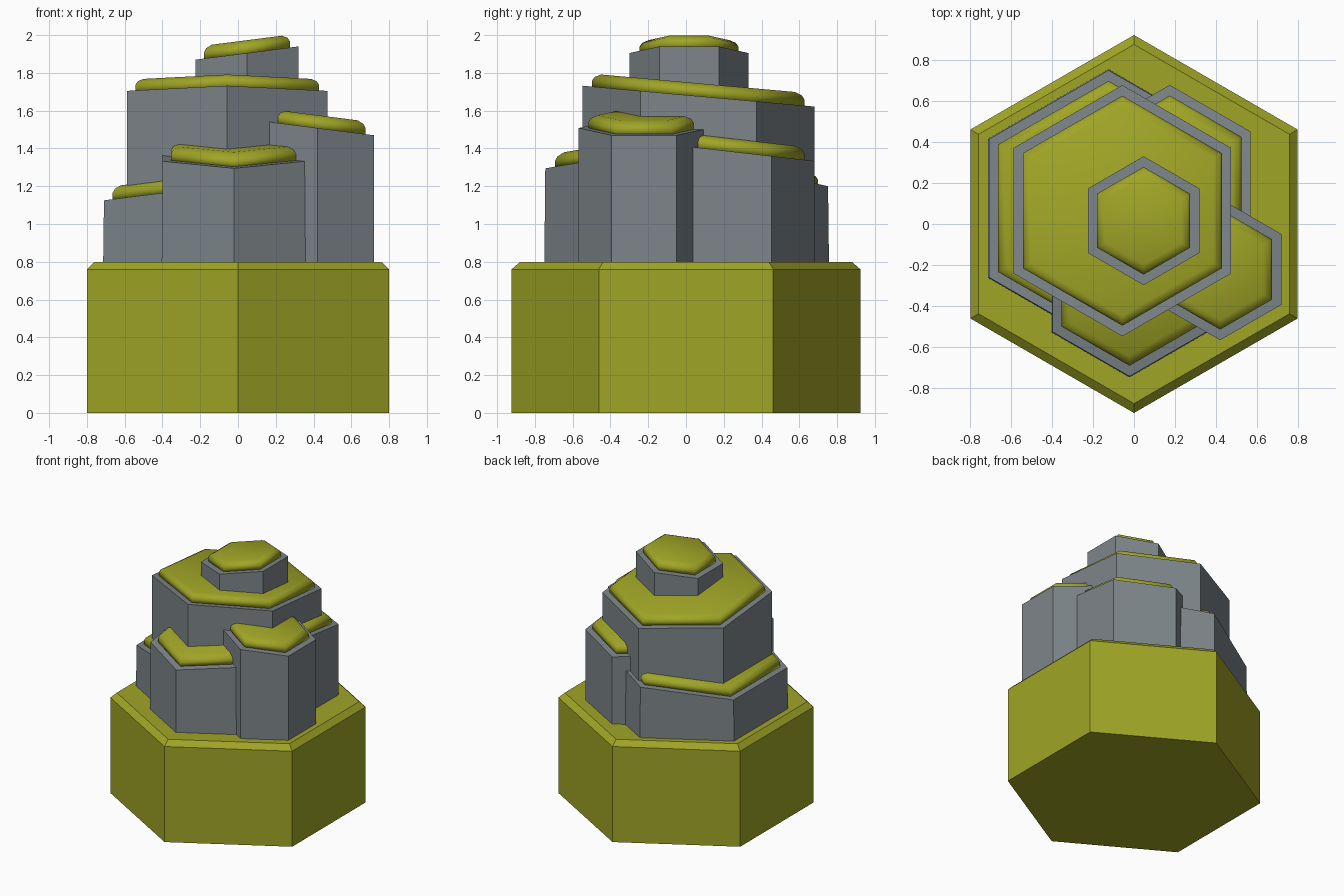
import bpy, bmesh, math

if "Cube" in bpy.data.objects:
    bpy.data.objects.remove(bpy.data.objects["Cube"])


def material(name, rgb):
    m = bpy.data.materials.new(name)
    m.diffuse_color = (*rgb, 1)
    m.use_nodes = True
    m.node_tree.nodes["Principled BSDF"].inputs["Base Color"].default_value = m.diffuse_color
    return m


MOSS = material("moss green", (0.35, 0.375, 0.019))
STONE = material("stone grey", (0.205, 0.235, 0.25))
COS30 = math.cos(math.pi / 6)


def hex_stack(name, cx, cy, rings, mat, smooth=False):
    """Loft of hexagons; rings are (radius, height function of x, y)."""
    bm = bmesh.new()
    loops = []
    for radius, height in rings:
        loop = []
        for i in range(6):
            a = math.pi / 2 + i * math.pi / 3
            x, y = cx + radius * math.cos(a), cy + radius * math.sin(a)
            loop.append(bm.verts.new((x, y, height(x, y))))
        loops.append(loop)
    for lo, hi in zip(loops, loops[1:]):
        for i in range(6):
            j = (i + 1) % 6
            bm.faces.new((lo[i], lo[j], hi[j], hi[i]))
    bm.faces.new(loops[0][::-1])
    bm.faces.new(loops[-1])
    for f in bm.faces:
        f.smooth = smooth
    # the underside stays crisp
    bm.normal_update()
    mesh = bpy.data.meshes.new(name)
    bm.to_mesh(mesh)
    bm.free()
    mesh.materials.append(mat)
    ob = bpy.data.objects.new(name, mesh)
    bpy.context.collection.objects.link(ob)
    return ob


def level(z):
    return lambda x, y: z


def column(name, cx, cy, radius, z, sx, sy, taper=0.0):
    """Stone hexagonal column with a tilted top and a rounded moss cap."""
    def tilt(offset):
        return lambda x, y: z + sx * (x - cx) + sy * (y - cy) + offset
    hex_stack(name + "_stone", cx, cy,
              [(radius + taper, level(0.79)), (radius, tilt(0))], STONE)
    r = radius - 0.045 / COS30
    profile = [(0, -0.005), (0, 0.032), (0.012, 0.053), (0.042, 0.068)]
    hex_stack(name + "_moss_cap", cx, cy,
              [(r - inset / COS30, tilt(h)) for inset, h in profile], MOSS, True)


# Mossy ground block with a chamfered top edge
R = 0.8 / COS30
hex_stack("ground_block", 0, 0,
          [(R, level(0)), (R, level(0.76)), (R - 0.04 / COS30, level(0.8))], MOSS)

# Stone columns: centre, radius, top height at centre, slope in x and y
column("peak_column", 0.047, 0.016, 0.315, 1.905, 0.128, 0)
column("main_column", -0.057, 0.065, 0.614, 1.677, 0, -0.09)
column("right_column", 0.421, -0.222, 0.346, 1.508, -0.128, 0)
column("front_column", -0.022, -0.309, 0.436, 1.37, 0, 0.173, 0.005)
column("left_column", -0.125, 0.077, 0.675, 1.2, 0.128, 0, 0.005)
column("back_column", 0.175, 0.224, 0.456, 1.386, 0, -0.115)
